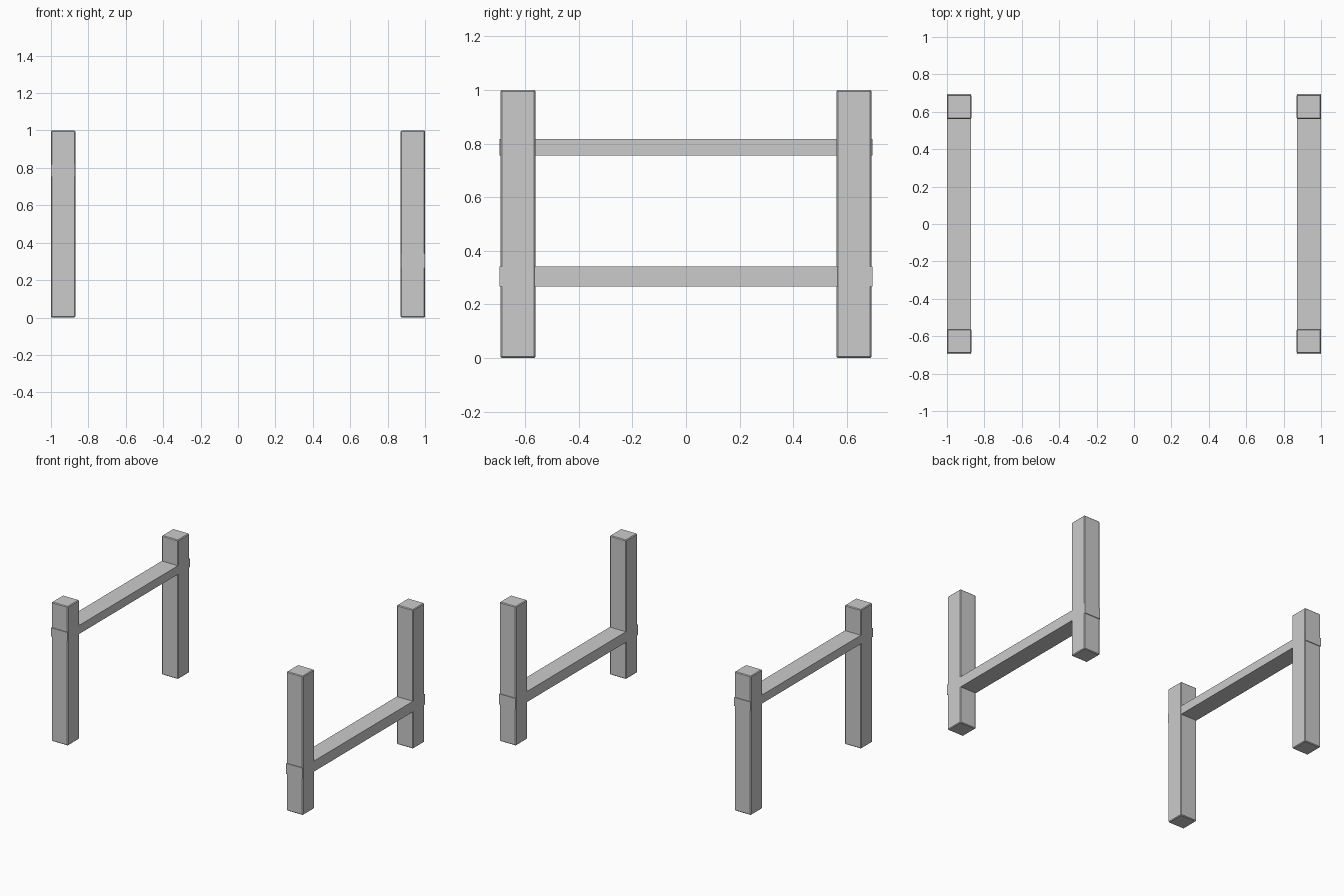
import bpy

if "Cube" in bpy.data.objects:
    bpy.data.objects.remove(bpy.data.objects["Cube"])


def box(name, lo, hi, bevel=0.0):
    bpy.ops.mesh.primitive_cube_add(size=1, location=[(a + b) / 2 for a, b in zip(lo, hi)])
    ob = bpy.context.object
    ob.name = name
    ob.scale = [b - a for a, b in zip(lo, hi)]
    bpy.ops.object.transform_apply(location=False, rotation=False, scale=True)
    if bevel:
        mod = ob.modifiers.new("Chamfer", 'BEVEL')
        mod.width = bevel
        mod.segments = 1
    return ob


# Each side frame: two chamfered posts and one rail running through them
for side, xc, z0, z1 in (("left", -0.935, 0.755, 0.817), ("right", 0.935, 0.266, 0.342)):
    for end, yc in (("front", -0.626), ("back", 0.626)):
        box(f"{side}_{end}_post",
            (xc - 0.065, yc - 0.065, 0), (xc + 0.065, yc + 0.065, 1), 0.005)
    # Rail ends stick out slightly past the outer post faces
    box(f"{side}_rail", (xc - 0.064, -0.696, z0), (xc + 0.064, 0.696, z1))
